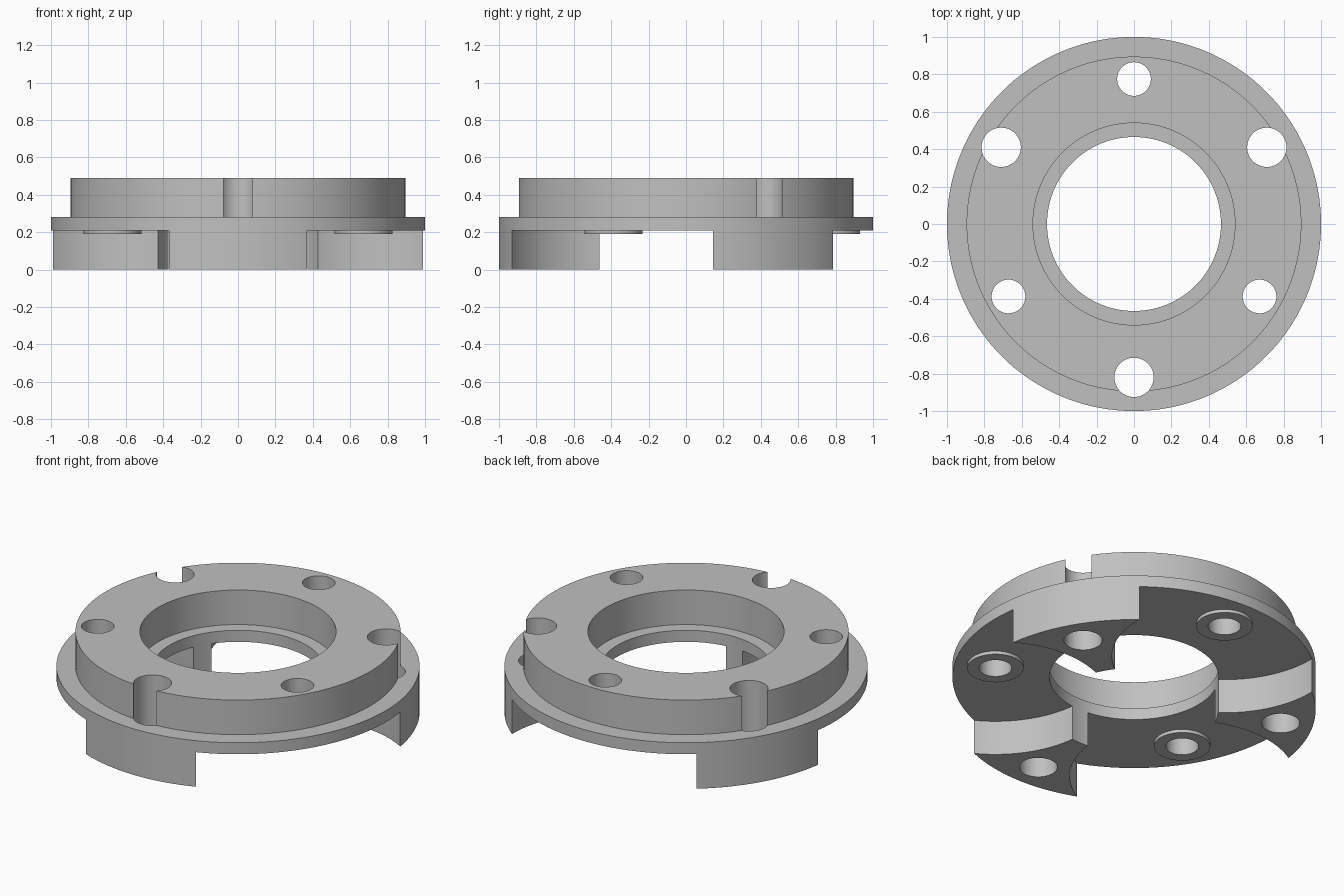
import bpy
import bmesh
from math import cos, sin, radians, tau
from mathutils import Vector

if "Cube" in bpy.data.objects:
    bpy.data.objects.remove(bpy.data.objects["Cube"], do_unlink=True)

# One plain grey for the whole part
grey = bpy.data.materials.new("machined grey")
grey.use_nodes = True
colour = (0.53, 0.53, 0.53, 1)
grey.diffuse_color = colour
grey.node_tree.nodes["Principled BSDF"].inputs["Base Color"].default_value = colour


def lathe(bm, profile, centre=(0, 0), steps=128):
    """Revolve a closed (radius, height) outline about a vertical axis."""
    part = bmesh.new()
    verts = [part.verts.new((r, 0, z)) for r, z in profile]
    edges = [part.edges.new((a, b)) for a, b in zip(verts, verts[1:] + verts[:1])]
    bmesh.ops.spin(part, geom=verts + edges, cent=(0, 0, 0), axis=(0, 0, 1),
                   angle=tau, steps=steps)
    bmesh.ops.remove_doubles(part, verts=part.verts, dist=1e-5)
    lone = [e for e in part.edges if not e.link_faces]
    bmesh.ops.delete(part, geom=lone, context='EDGES')
    bmesh.ops.recalc_face_normals(part, faces=part.faces)
    bmesh.ops.translate(part, verts=part.verts, vec=Vector((*centre, 0)))
    temp = bpy.data.meshes.new("temp")
    part.to_mesh(temp)
    part.free()
    bm.from_mesh(temp)
    bpy.data.meshes.remove(temp)


def make_object(name, bm):
    mesh = bpy.data.meshes.new(name)
    bm.to_mesh(mesh)
    bm.free()
    mesh.materials.append(grey)
    obj = bpy.data.objects.new(name, mesh)
    bpy.context.collection.objects.link(obj)
    return obj


def around(radius, first):
    """Three points evenly spaced about the centre."""
    for k in range(3):
        a = radians(first + 120 * k)
        yield radius * cos(a), radius * sin(a)


# Stepped ring: raised hub, thin flange, lower skirt and counterbore
FLANGE, STEP, TOP = 0.21, 0.28, 0.49
bm = bmesh.new()
lathe(bm, [(0.465, 0), (1, 0), (1, STEP), (0.895, STEP), (0.895, TOP),
           (0.54, TOP), (0.54, STEP), (0.465, STEP)], steps=180)
body = make_object("flange_ring", bm)

# Round pockets that leave three feet, each with a low boss in the middle
pockets = bmesh.new()
for spot in around(0.775, 90):
    lathe(pockets, [(0, -0.1), (0.62, -0.1), (0.62, FLANGE), (0.155, FLANGE),
                    (0.155, 0.19), (0, 0.19)], spot)

# Bolt holes: small ones through the bosses, larger ones through the feet
holes = bmesh.new()
for radius, distance, first in ((0.09, 0.775, 90), (0.105, 0.82, 30)):
    for spot in around(distance, first):
        lathe(holes, [(0, -0.2), (radius, -0.2), (radius, 0.7), (0, 0.7)], spot, 64)

bpy.context.view_layer.objects.active = body
for name, bm in (("pocket_cutter", pockets), ("hole_cutter", holes)):
    cutter = make_object(name, bm)
    cutter.hide_render = True
    mod = body.modifiers.new(name, 'BOOLEAN')
    mod.operation = 'DIFFERENCE'
    mod.solver = 'EXACT'
    mod.object = cutter
    bpy.ops.object.modifier_apply(modifier=mod.name)
    bpy.data.objects.remove(cutter, do_unlink=True)

# Smooth walls with crisp rims
for obj in bpy.context.selected_objects:
    obj.select_set(False)
body.select_set(True)
bpy.ops.object.shade_smooth_by_angle(angle=radians(30))
